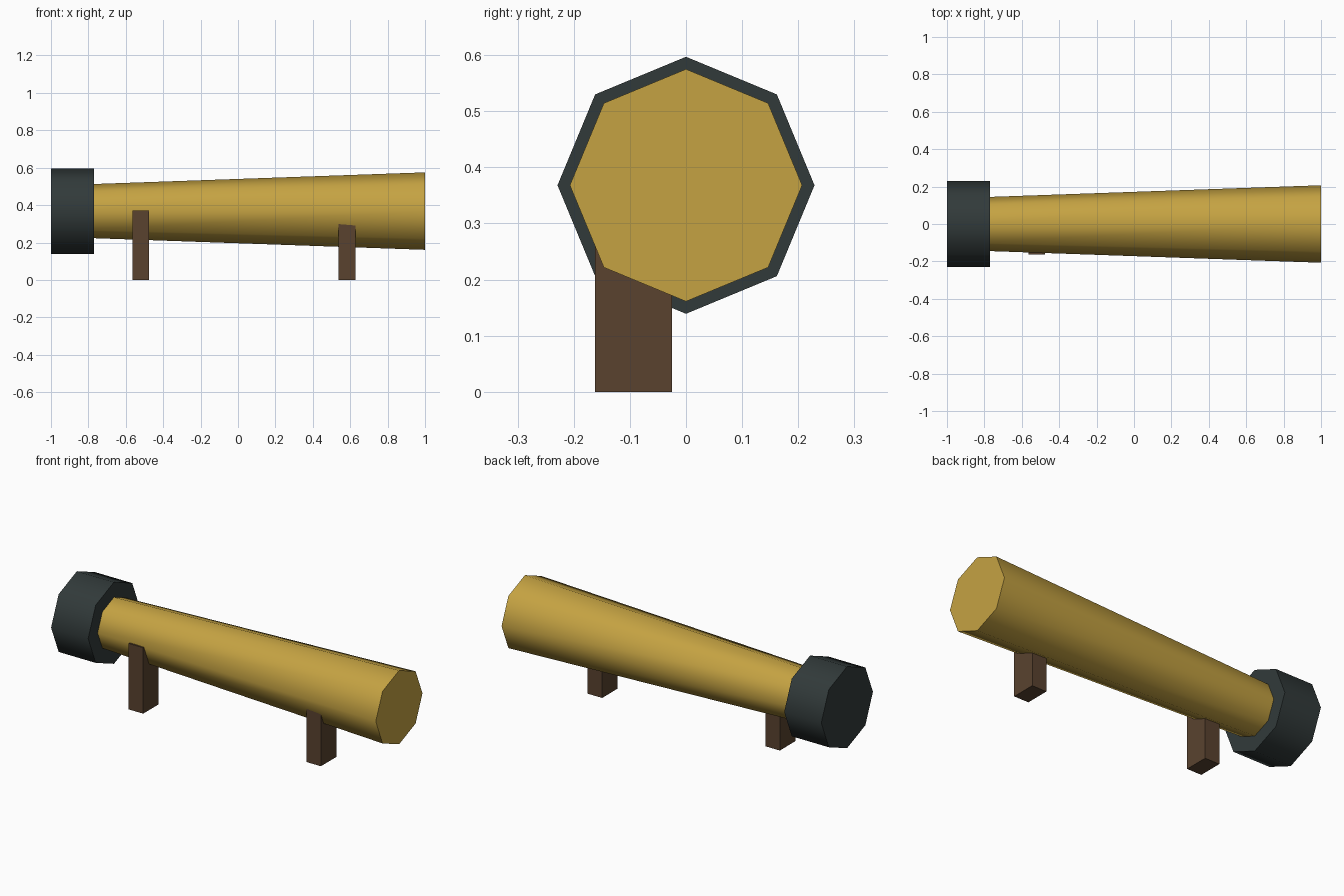
import bpy
import math

default = bpy.data.objects.get("Cube")
if default:
    bpy.data.objects.remove(default, do_unlink=True)

AXIS_Z = 0.368


def material(name, color):
    mat = bpy.data.materials.new(name)
    mat.use_nodes = True
    mat.diffuse_color = (*color, 1)
    bsdf = mat.node_tree.nodes["Principled BSDF"]
    bsdf.inputs["Base Color"].default_value = (*color, 1)
    return mat


brass = material("brass", (0.56, 0.365, 0.055))
iron = material("dark iron", (0.031, 0.042, 0.042))
wood = material("brown wood", (0.1, 0.055, 0.028))


def octagonal_tube(name, x0, x1, r0, r1, mat):
    """Eight-sided tapered cylinder along x, corner up, smooth sides."""
    bpy.ops.mesh.primitive_cone_add(
        vertices=8, radius1=r0, radius2=r1, depth=x1 - x0,
        location=((x0 + x1) / 2, 0, AXIS_Z), rotation=(0, math.pi / 2, 0))
    obj = bpy.context.object
    obj.name = name
    obj.data.materials.append(mat)
    bpy.ops.object.shade_smooth_by_angle(angle=math.radians(60))


def block(name, low, high, mat):
    """Box between two opposite corners."""
    bpy.ops.mesh.primitive_cube_add(
        size=1, location=[(a + b) / 2 for a, b in zip(low, high)])
    obj = bpy.context.object
    obj.name = name
    obj.scale = [b - a for a, b in zip(low, high)]
    bpy.ops.object.transform_apply(location=False, rotation=False, scale=True)
    obj.data.materials.append(mat)


# Barrel widening toward +x, and the collar on its narrow end
octagonal_tube("barrel", -0.85, 1, 0.142, 0.207, brass)
octagonal_tube("end_collar", -1, -0.77, 0.229, 0.229, iron)

# Short wooden legs, offset to the front of the barrel
for name, x in (("narrow_end_leg", -0.52), ("wide_end_leg", 0.583)):
    block(name, (x - 0.045, -0.162, 0), (x + 0.045, -0.025, 0.37), wood)
